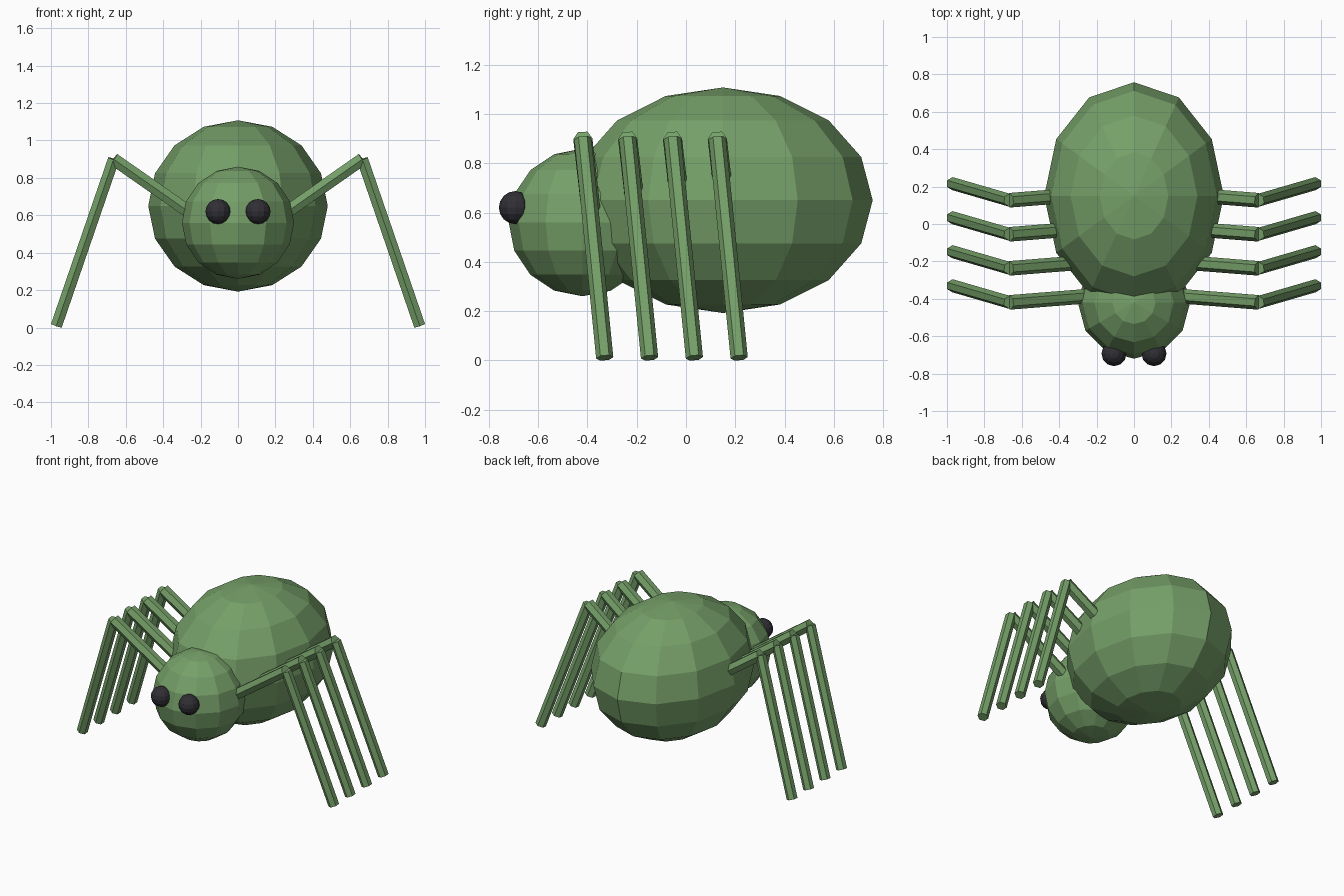
import bpy
import bmesh
from mathutils import Matrix, Vector

cube = bpy.data.objects.get("Cube")
if cube:
    bpy.data.objects.remove(cube, do_unlink=True)


def make_material(name, rgb):
    mat = bpy.data.materials.new(name)
    mat.use_nodes = True
    color = (*rgb, 1)
    mat.diffuse_color = color
    shader = next(n for n in mat.node_tree.nodes if n.type == "BSDF_PRINCIPLED")
    shader.inputs["Base Color"].default_value = color
    return mat


green = make_material("leaf green", (0.18, 0.35, 0.14))
black = make_material("eye black", (0.03, 0.028, 0.035))


def add_object(name, bm, mat):
    mesh = bpy.data.meshes.new(name)
    bm.to_mesh(mesh)
    bm.free()
    mesh.materials.append(mat)
    obj = bpy.data.objects.new(name, mesh)
    bpy.context.collection.objects.link(obj)
    return obj


def ellipsoid(name, center, radii, mat, segments=12, rings=8):
    bm = bmesh.new()
    placed = Matrix.Translation(center) @ Matrix.Diagonal((*radii, 1))
    bmesh.ops.create_uvsphere(bm, u_segments=segments, v_segments=rings,
                              radius=1, matrix=placed)
    return add_object(name, bm, mat)


def rod(bm, start, end, radius):
    """Six-sided rod with one pair of edges kept towards front and back."""
    axis = (end - start).normalized()
    front = Vector((0, 1, 0))
    y = (front - axis * axis.dot(front)).normalized()
    x = y.cross(axis)
    turn = Matrix((x, y, axis)).transposed().to_4x4()
    bmesh.ops.create_cone(bm, cap_ends=True, segments=6, radius1=radius,
                          radius2=radius, depth=(end - start).length,
                          matrix=Matrix.Translation((start + end) / 2) @ turn)


# Body
ellipsoid("abdomen", (0, 0.15, 0.65), (0.48, 0.608, 0.458), green)
ellipsoid("head", (0, -0.42, 0.56), (0.3, 0.3, 0.3), green)

# Eyes and legs on both sides
for side, label in ((1, "left"), (-1, "right")):
    ellipsoid(f"{label}_eye", (side * 0.107, -0.693, 0.62), (0.067,) * 3, black)
    for i in range(4):
        knee_y = -0.419 + i * 0.182
        hip = Vector((side * 0.2, knee_y + 0.037, 0.575))
        knee = Vector((side * 0.665, knee_y, 0.9))
        foot = Vector((side * 0.971, knee_y + 0.089, 0.01))
        bm = bmesh.new()
        rod(bm, hip, knee, 0.039)
        rod(bm, knee, foot, 0.035)
        add_object(f"{label}_leg_{i + 1}", bm, green)
